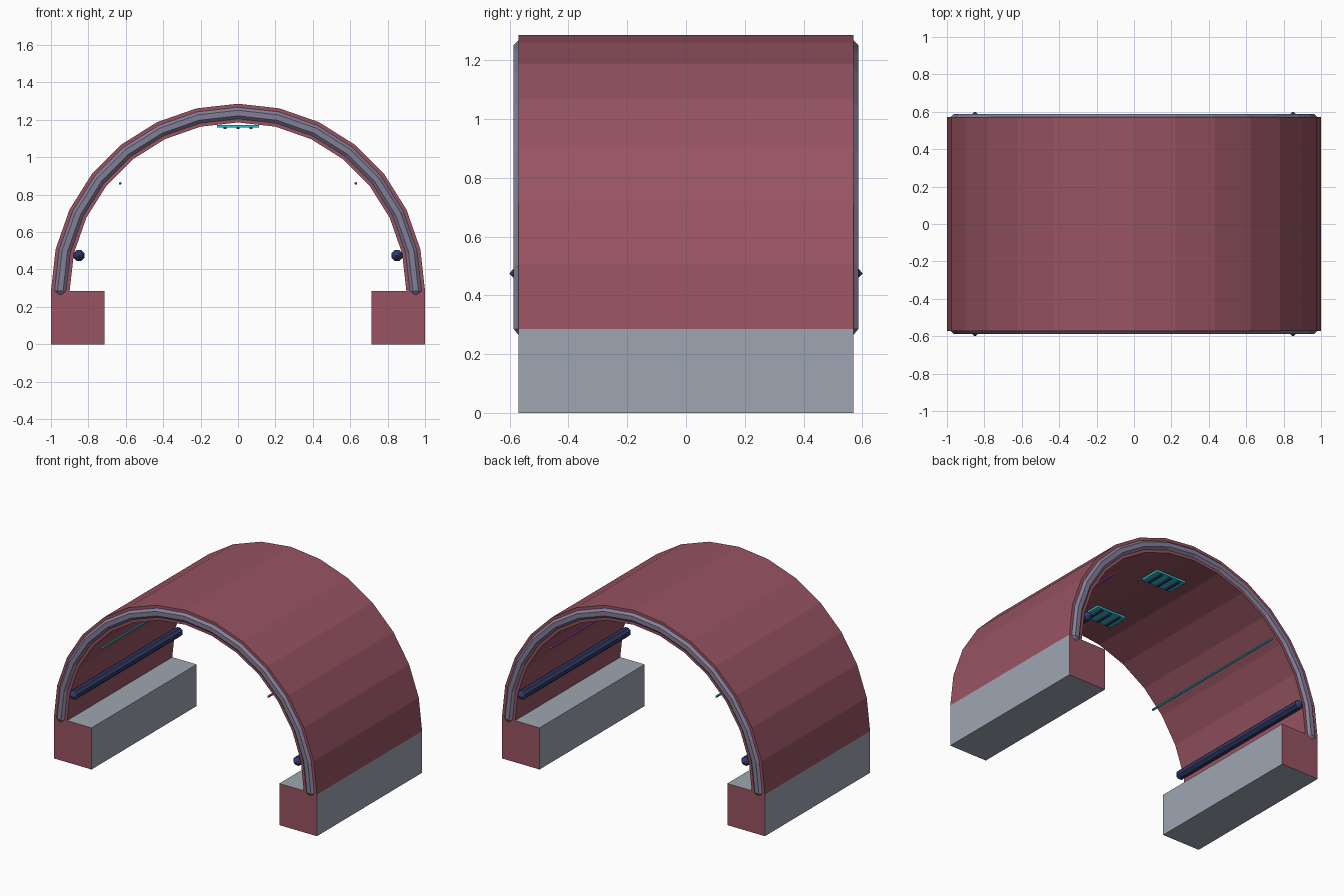
import bpy, bmesh, math
from mathutils import Vector

if "Cube" in bpy.data.objects:
    bpy.data.objects.remove(bpy.data.objects["Cube"])

BASE_H = 0.286     # height of the side blocks and centre of the arch
HALF_LEN = 0.571   # half length along y
SEGS = 14          # flat panels round the arch


def material(name, rgb):
    m = bpy.data.materials.new(name)
    m.diffuse_color = (*rgb, 1)
    m.use_nodes = True
    m.node_tree.nodes["Principled BSDF"].inputs["Base Color"].default_value = m.diffuse_color
    return m


MAROON = material("maroon", (0.31, 0.088, 0.122))
GREY = material("cool_grey", (0.34, 0.38, 0.44))
PURPLE = material("purple_grey", (0.23, 0.21, 0.31))
NAVY = material("navy", (0.028, 0.04, 0.13))
CYAN = material("cyan", (0.03, 0.5, 0.58))
MAGENTA = material("magenta", (0.55, 0.07, 0.53))


def finish(name, bm, *mats):
    bmesh.ops.recalc_face_normals(bm, faces=bm.faces)
    me = bpy.data.meshes.new(name)
    bm.to_mesh(me)
    bm.free()
    for m in mats:
        me.materials.append(m)
    ob = bpy.data.objects.new(name, me)
    bpy.context.collection.objects.link(ob)
    return ob


def box(name, centre, size, *mats):
    bm = bmesh.new()
    bmesh.ops.create_cube(bm, size=1)
    for v in bm.verts:
        v.co = Vector(c + a * s for c, a, s in zip(centre, v.co, size))
    return finish(name, bm, *mats)


def loft(name, rings, mat, closed_ends=True):
    """Skin a list of equal-sized point rings."""
    bm = bmesh.new()
    rows = [[bm.verts.new(p) for p in ring] for ring in rings]
    n = len(rows[0])
    for a, b in zip(rows, rows[1:]):
        for i in range(n):
            j = (i + 1) % n
            bm.faces.new((a[i], a[j], b[j], b[i]))
    if closed_ends:
        bm.faces.new(rows[0])
        bm.faces.new(rows[-1])
    return finish(name, bm, mat)


def ring(centre, u, v, r, sides=8):
    # polygon with a flat side towards u and v; r is the flat-side radius
    rr = r / math.cos(math.pi / sides)
    return [centre + rr * (math.cos(t) * u + math.sin(t) * v)
            for t in (2 * math.pi * (i + 0.5) / sides for i in range(sides))]


def tube(name, frames, r, mat):
    """Tube along (centre, u, v, tangent) frames with blunt rounded ends."""
    cap = [(1.0, 0.05), (0.5, 0.6)]
    c, u, v, t = frames[0]
    rings = [ring(c - t * r * o, u, v, r * s) for o, s in cap]
    rings += [ring(c, u, v, r) for c, u, v, t in frames]
    c, u, v, t = frames[-1]
    rings += [ring(c + t * r * o, u, v, r * s) for o, s in reversed(cap)]
    return loft(name, rings, mat)


def straight(name, x, z, half, r, mat):
    X, Y, Z = Vector((1, 0, 0)), Vector((0, 1, 0)), Vector((0, 0, 1))
    return tube(name, [(Vector((x, y, z)), X, Z, Y) for y in (-half, half)], r, mat)


angles = [math.pi * i / SEGS for i in range(SEGS + 1)]

# Arched shell
loft("arch_shell",
     [[Vector((r * math.cos(a), y, BASE_H + r * math.sin(a)))
       for r, y in ((1, -HALF_LEN), (1, HALF_LEN), (0.9, HALF_LEN), (0.9, -HALF_LEN))]
      for a in angles], MAROON)

# Rounded trim set into both end rims
for label, s in (("front", -1), ("back", 1)):
    frames = []
    for a in angles:
        radial = Vector((math.cos(a), 0, math.sin(a)))
        tangent = Vector((-math.sin(a), 0, math.cos(a)))
        centre = 0.95 * radial + Vector((0, s * 0.551, BASE_H))
        frames.append((centre, radial, Vector((0, 1, 0)), tangent))
    tube(label + "_rim_trim", frames, 0.036, PURPLE)

# Side blocks (maroon end faces), handrails and light strips
for label, s, glow in (("left", -1, CYAN), ("right", 1, MAGENTA)):
    block = box(label + "_base", (s * 0.857, 0, BASE_H / 2),
                (0.286, 2 * HALF_LEN, BASE_H), GREY, MAROON)
    for f in block.data.polygons:
        f.material_index = int(abs(f.normal.y) > 0.5)
    straight(label + "_handrail", s * 0.85, 0.475, HALF_LEN, 0.029, NAVY)
    straight(label + "_light_strip", s * 0.63, 0.86, HALF_LEN, 0.007, glow)

# Ceiling panels with slats underneath
for label, y in (("front", -0.286), ("back", 0.286)):
    box(label + "_ceiling_panel", (0, y, 1.166), (0.225, 0.145, 0.014), CYAN)
    for i in (-1, 0, 1):
        box(f"{label}_panel_slat_{i + 2}", (i * 0.07, y, 1.156),
            (0.016, 0.125, 0.012), NAVY)
